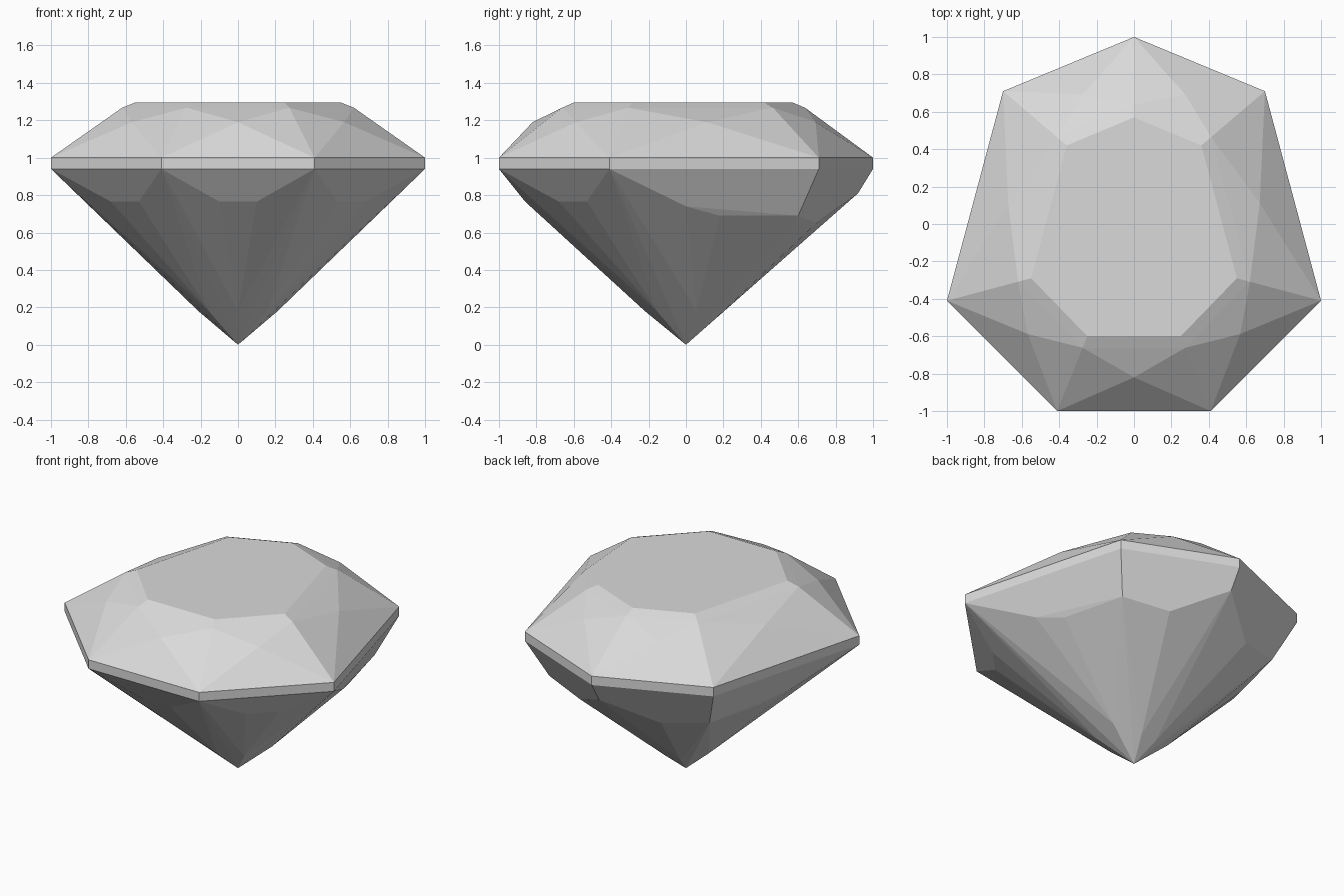
import bpy, bmesh, math
from mathutils import Vector

cube = bpy.data.objects.get("Cube")
if cube:
    bpy.data.objects.remove(cube, do_unlink=True)

stone = bpy.data.materials.new("pale grey stone")
stone.use_nodes = True
GREY = (0.7, 0.7, 0.7, 1)
stone.diffuse_color = GREY
stone.node_tree.nodes["Principled BSDF"].inputs["Base Color"].default_value = GREY

TOP, RIM_TOP, RIM_LOW = 1.295, 1.0, 0.94


def ring(half, z):
    """Close a half outline, running from the back point to the front, by mirroring."""
    other = [(-x, y) for x, y in reversed(half) if x > 0]
    return [Vector((x, y, z)) for x, y in half + other]


def mirrored(points):
    return [Vector((s * x, y, z)) for x, y, z in points for s in (1, -1)]


def faceted(name, points, open_heights):
    """Convex flat-faced solid with the hidden caps at the given heights removed."""
    bm = bmesh.new()
    for p in points:
        bm.verts.new(p)
    bmesh.ops.remove_doubles(bm, verts=bm.verts[:], dist=0.0005)
    bmesh.ops.convex_hull(bm, input=bm.verts[:])
    bmesh.ops.delete(bm, geom=[v for v in bm.verts if not v.link_faces], context='VERTS')
    caps = [f for f in bm.faces
            if any(all(abs(v.co.z - h) < 0.001 for v in f.verts) for h in open_heights)]
    bmesh.ops.delete(bm, geom=caps, context='FACES')
    bmesh.ops.dissolve_limit(bm, angle_limit=math.radians(1.5),
                             verts=bm.verts[:], edges=bm.edges[:])
    bmesh.ops.recalc_face_normals(bm, faces=bm.faces[:])
    mesh = bpy.data.meshes.new(name)
    bm.to_mesh(mesh)
    bm.free()
    mesh.materials.append(stone)
    obj = bpy.data.objects.new(name, mesh)
    bpy.context.collection.objects.link(obj)
    return obj


# Seven-sided outlines of the rim and the flat table
rim_half = [(0, 1), (0.7, 0.71), (1, -0.41), (0.41, -1)]
table_half = [(0, 0.57), (0.36, 0.42), (0.55, -0.29), (0.25, -0.6)]
rim_top, rim_low = ring(rim_half, RIM_TOP), ring(rim_half, RIM_LOW)
table = ring(table_half, TOP)

# Crown: kite facets at the corners, star facets along the table edges
crown = rim_top + table
for i in range(len(table)):
    j = (i + 1) % len(table)
    corner = table[i].lerp(rim_top[i], 0.155)
    corner.z = 1.267
    middle = ((table[i] + table[j]) / 2).lerp((rim_top[i] + rim_top[j]) / 2, 0.55)
    middle.z = 1.19
    crown += [corner, middle]
faceted("crown", crown, [RIM_TOP])

# Girdle: thin upright band
faceted("girdle", rim_top + rim_low, [RIM_TOP, RIM_LOW])

# Pavilion: cut facets below the rim, then long facets down to the point
upper_cuts = mirrored([
    (0.1, -0.86, 0.765),                                             # front
    (0.53, -0.68, 0.765), (0.68, -0.53, 0.765),                      # front corners
    (0.78, 0, 0.74), (0.70, 0.18, 0.69), (0.595, 0.6, 0.69),         # sides
    (0.302, 0.698, 0.651), (0, 0.92, 0.81)])                         # back
lower_cuts = mirrored([
    (0, -0.22, 0.18), (0.156, -0.156, 0.18),
    (0.212, 0.057, 0.18), (0.057, 0.139, 0.123)])
faceted("pavilion", rim_low + upper_cuts + lower_cuts + [Vector((0, 0, 0))], [RIM_LOW])
